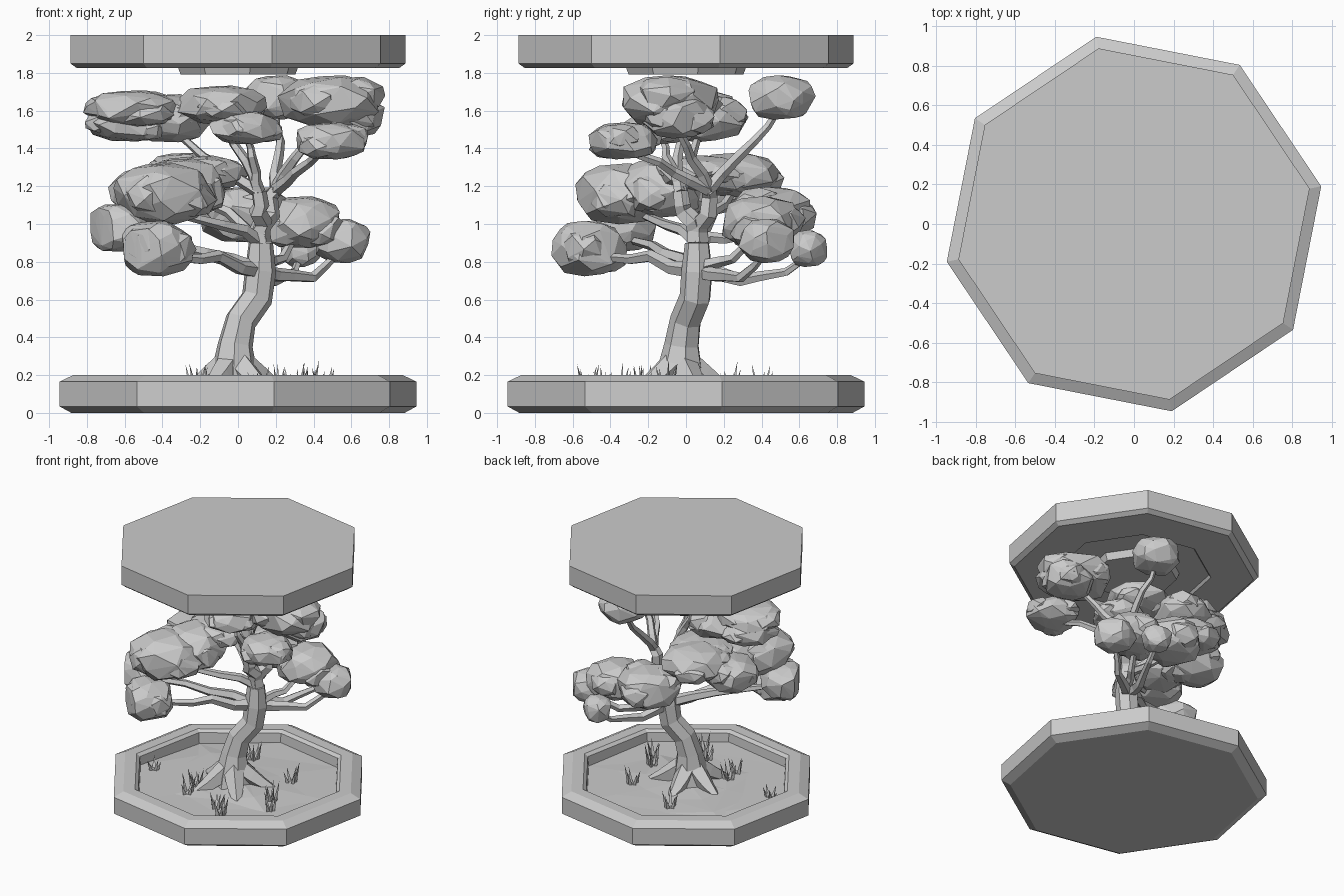
import bpy, bmesh, math, random
from mathutils import Vector

if "Cube" in bpy.data.objects:
    bpy.data.objects.remove(bpy.data.objects["Cube"])

random.seed(7)
TURN = math.radians(11.4)


def finish(bm, name):
    bmesh.ops.recalc_face_normals(bm, faces=bm.faces)
    me = bpy.data.meshes.new(name)
    bm.to_mesh(me)
    bm.free()
    ob = bpy.data.objects.new(name, me)
    bpy.context.collection.objects.link(ob)
    return ob


def skin(bm, rings):
    """Join equal rings of vertices and cap both ends."""
    n = len(rings[0])
    for a, b in zip(rings, rings[1:]):
        for i in range(n):
            j = (i + 1) % n
            bm.faces.new((a[i], a[j], b[j], b[i]))
    bm.faces.new(rings[0])
    bm.faces.new(rings[-1])


def octagon(bm, r, z, rough=0):
    return [bm.verts.new((r * math.cos(TURN + i * math.pi / 4), r * math.sin(TURN + i * math.pi / 4),
                          z + random.uniform(-rough, rough))) for i in range(8)]


def lathe(name, profile):
    """Eight-sided solid from (radius, z) pairs."""
    bm = bmesh.new()
    skin(bm, [octagon(bm, r, z) for r, z in profile])
    return finish(bm, name)


def tube(name, pos, radii, sides=5):
    """Faceted limb through points."""
    bm = bmesh.new()
    rings = []
    side = Vector((1, 0.2, 0.1))
    for k, p in enumerate(pos):
        d = (pos[min(k + 1, len(pos) - 1)] - pos[max(k - 1, 0)]).normalized()
        side = (side - d * side.dot(d)).normalized()
        other = d.cross(side)
        rings.append([bm.verts.new(p + radii[k] * (side * math.cos(a) + other * math.sin(a)))
                      for a in (i * math.tau / sides for i in range(sides))])
    skin(bm, rings)
    return finish(bm, name)


def limb(name, start, end, r0, r1, bow):
    """Crooked tapering branch, bowed up or down between its ends."""
    steps = 5
    pts, radii = [], []
    for k in range(steps + 1):
        t = k / steps
        p = start.lerp(end, t)
        p.z += bow * math.sin(math.pi * t)
        if 0 < k < steps:
            p += Vector([random.uniform(-0.02, 0.02) for _ in range(3)])
        pts.append(p)
        radii.append(r0 + (r1 - r0) * t)
    tube(name, pts, radii)


def clump(name, x, y, z, r, h, n=40):
    """Rock-like leaf clump: hull of jittered points on a boxy ellipsoid."""
    bm = bmesh.new()
    for i in range(n):
        u = 1 - 2 * (i + 0.5) / n
        a = i * 2.39996 + random.uniform(-0.35, 0.35)
        w = (1 - u * u) ** 0.45 * r * random.uniform(0.92, 1.1)
        p = Vector((x + w * math.cos(a), y + w * math.sin(a), z + h * math.copysign(abs(u) ** 0.8, u)))
        flat = math.hypot(p.x, p.y)
        if flat > 0.82:  # foliage stays within a cylinder
            p.x *= 0.82 / flat
            p.y *= 0.82 / flat
        bm.verts.new(p)
    res = bmesh.ops.convex_hull(bm, input=bm.verts)
    junk = {g for g in res["geom_interior"] + res["geom_unused"] if isinstance(g, bmesh.types.BMVert)}
    bmesh.ops.delete(bm, geom=list(junk), context='VERTS')
    return finish(bm, name)


# Octagonal tray and lid
lathe("base_tray", [(0.90, 0), (0.965, 0.035), (0.965, 0.165), (0.89, 0.20),
                    (0.80, 0.20), (0.775, 0.18), (0.765, 0.07)])
lathe("top_lid", [(0.905, 2.0), (0.905, 1.85), (0.87, 1.825), (0.56, 1.825),
                  (0.545, 1.845), (0.33, 1.845), (0.31, 1.792)])

# Uneven soil
bm = bmesh.new()
skin(bm, [octagon(bm, 0.775 - 0.23 * k, 0.105 + 0.012 * k, 0.012) for k in range(4)])
bmesh.ops.triangulate(bm, faces=bm.faces)
finish(bm, "soil")

# Trunk with an S bend
trunk = [Vector(p) for p in ((-0.02, -0.03, 0.08), (-0.02, -0.03, 0.22), (-0.015, -0.02, 0.36), (0.015, 0.0, 0.49),
                             (0.10, 0.05, 0.61), (0.118, 0.06, 0.75), (0.12, 0.06, 0.90))]
tube("trunk", trunk, [0.16, 0.125, 0.095, 0.085, 0.085, 0.085, 0.066], 7)

# Roots spreading over the soil
for i in range(5):
    a = math.radians(-50 + 72 * i)
    out = Vector((math.cos(a), math.sin(a), 0)) * random.uniform(0.24, 0.29)
    pts = [trunk[0] + out * d + Vector((0, 0, 0.02 + 0.18 * (1 - d / 1.15) ** 1.3)) for d in (0.1, 0.5, 0.8, 1.15)]
    tube(f"root_{i}", pts, [0.08, 0.07, 0.055, 0.028])

# Leaf clumps: x, y, z, radius, half height
top_tier = [
    (0.49, -0.09, 1.65, .26, .14), (0.58, -0.04, 1.57, .19, .12), (0.49, -0.33, 1.44, .19, .10),
    (0.21, 0.5, 1.67, .18, .12), (-0.55, 0.0, 1.61, .25, .10), (-0.58, 0.06, 1.53, .22, .095),
    (-0.36, 0.1, 1.56, .22, .13), (-0.09, -0.06, 1.63, .24, .105), (0.04, -0.14, 1.51, .19, .09)]
middle_tier = [
    (-0.40, -0.33, 1.16, .26, .165), (-0.3, -0.12, 1.19, .24, .16), (-0.28, 0.27, 1.26, .24, .12),
    (-0.2, 0.08, 1.27, .24, .095), (-0.48, 0.12, 1.17, .20, .13)]
low_tier = [
    (-0.44, -0.52, 0.87, .20, .15), (-0.64, -0.33, 0.98, .18, .13), (0.34, 0.40, 1.01, .21, .14),
    (0.55, 0.43, 0.91, .15, .12), (0.02, 0.44, 1.05, .235, .15), (0.33, 0.65, 0.87, .11, .10)]
for tier, group in (("top", top_tier), ("middle", middle_tier), ("low", low_tier)):
    for i, (x, y, z, r, h) in enumerate(group):
        clump(f"{tier}_leaf_clump_{i}", x, y, z, r, h)
        turn = random.uniform(0, math.tau)
        for k in range(3 if r > 0.18 else 0):  # smaller lobes break up the outline
            a = turn + k * math.tau / 3
            clump(f"{tier}_leaf_lobe_{i}_{k}", x + 0.48 * r * math.cos(a), y + 0.48 * r * math.sin(a),
                  z + 0.3 * h * random.uniform(-1, 1), 0.6 * r, 0.68 * h, 26)

# Two main limbs, then branches that reach into their clumps
low, fork = trunk[5], trunk[6]
left, right = Vector((0.11, -0.03, 1.17)), Vector((0.2, 0.12, 1.18))
limb("left_limb", fork, left, 0.06, 0.042, 0)
limb("right_limb", fork, right, 0.06, 0.04, 0)
for hub, group, picks, r, bow in ((left, top_tier, (6, 7, 8), 0.036, 0),
                                  (right, top_tier, (0, 2, 3), 0.036, 0),
                                  (low, low_tier, (0, 1), 0.045, 0.04),
                                  (low, low_tier, (3, 5), 0.045, -0.09),
                                  (low, low_tier, (2,), 0.04, -0.04),
                                  (fork, low_tier, (4,), 0.036, 0),
                                  (fork, middle_tier, (0, 2), 0.038, 0.02)):
    for i in picks:
        x, y, z, _, h = group[i]
        limb(f"branch_to_{z:.2f}_{i}", hub, Vector((x, y, z - 0.4 * h)), r, 0.017, bow)

# Grass tufts of tapering blades
for i, (x, y) in enumerate([(-0.64, -0.15), (-0.14, 0.40), (-0.22, -0.22), (0.11, -0.43), (0.37, -0.1),
                            (0.31, 0.23), (0.45, -0.24), (0.21, -0.52), (-0.2, -0.35)]):
    bm = bmesh.new()
    tall = 0.11 if i == 0 else random.uniform(0.15, 0.19)
    for k in range(5):
        a = k * math.tau / 5 + random.random()
        c, s = math.cos(a), math.sin(a)
        foot = [bm.verts.new((x + 0.022 * c + 0.018 * math.cos(t), y + 0.022 * s + 0.018 * math.sin(t), 0.1))
                for t in (a, a + 2.1, a + 4.2)]
        tip = bm.verts.new((x + 0.06 * c, y + 0.06 * s, 0.1 + tall * random.uniform(0.6, 1)))
        bm.faces.new(foot)
        for j in range(3):
            bm.faces.new((foot[j], foot[(j + 1) % 3], tip))
    finish(bm, f"grass_tuft_{i}")
